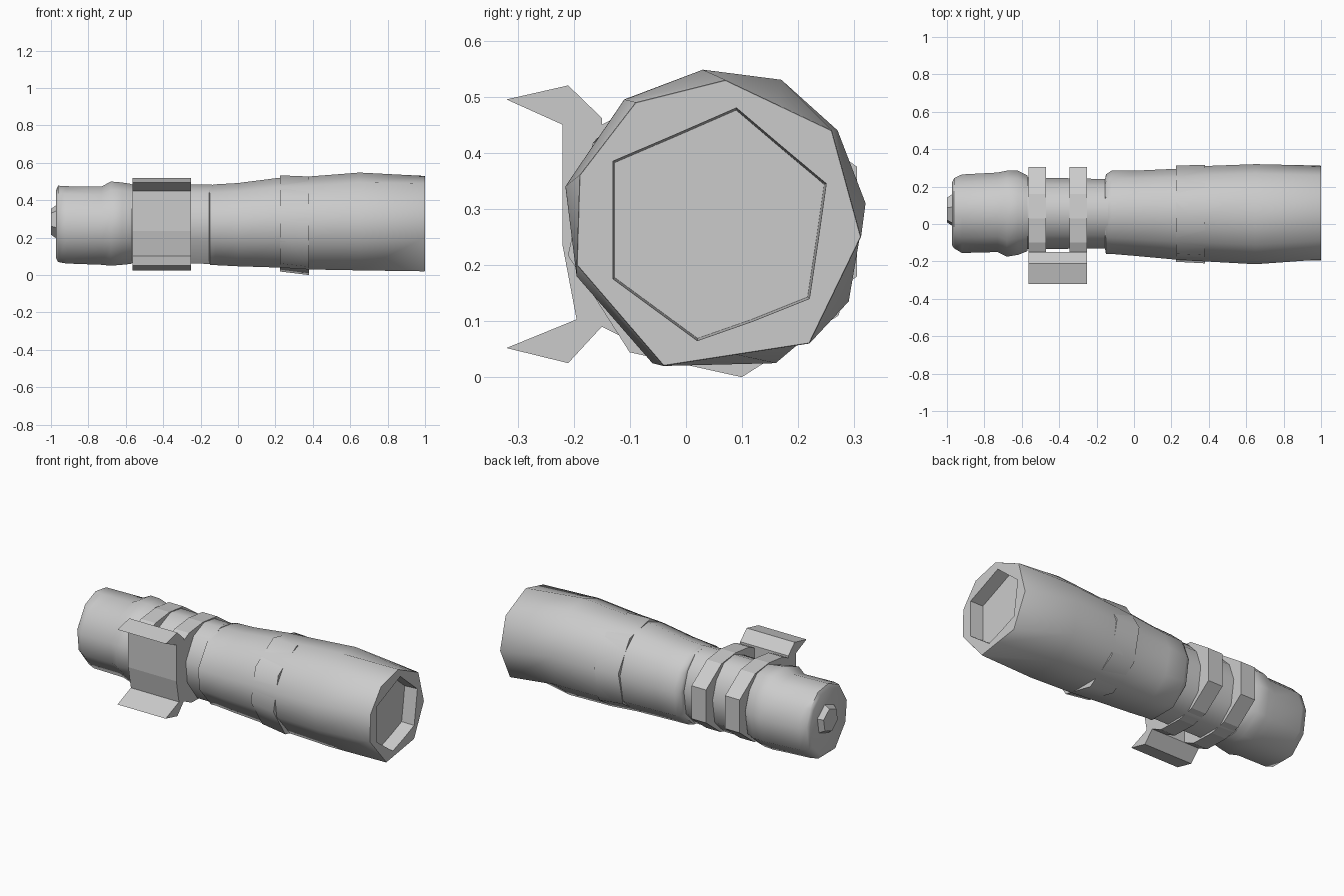
import bpy, bmesh, math

if "Cube" in bpy.data.objects:
    bpy.data.objects.remove(bpy.data.objects["Cube"])

# Irregular ten-sided cross-sections (y, z) of the barrel and of its mouth
BARREL = [(.03, .548), (.17, .53), (.27, .44), (.32, .31), (.29, .135),
          (.16, .025), (-.06, .025), (-.195, .18), (-.215, .34), (-.11, .495)]
MOUTH = [(.07, .53), (.165, .485), (.26, .44), (.312, .25), (.22, .06),
         (.09, .04), (-.04, .02), (-.195, .2), (-.19, .36), (-.09, .49)]
HOLE = [(.09, .48), (.17, .412), (.25, .345), (.235, .24), (.22, .14),
        (.12, .1), (.02, .065), (-.13, .175), (-.13, .385), (-.02, .432)]


def fit(x, y0, y1, z0, z1, sec=BARREL):
    """Fit a cross-section into a y/z box at station x."""
    ys, zs = [p[0] for p in sec], [p[1] for p in sec]
    fy = (y1 - y0) / (max(ys) - min(ys))
    fz = (z1 - z0) / (max(zs) - min(zs))
    return [(x, y0 + (y - min(ys)) * fy, z0 + (z - min(zs)) * fz) for y, z in sec]


def section(x, sec, s=1):
    """Place a cross-section at station x, scaled about the barrel axis."""
    return [(x, .055 + (y - .055) * s, .275 + (z - .275) * s) for y, z in sec]


def ngon(x, n, r, cy, cz, phase):
    return [(x, cy + r * math.cos(math.radians(phase) + math.tau * i / n),
             cz + r * math.sin(math.radians(phase) + math.tau * i / n)) for i in range(n)]


def loft(name, rings, smooth=None):
    """Skin a row of rings and cap both ends."""
    bm = bmesh.new()
    rows = [[bm.verts.new(p) for p in ring] for ring in rings]
    n = len(rows[0])
    for a, b in zip(rows, rows[1:]):
        for i in range(n):
            j = (i + 1) % n
            bm.faces.new((a[i], a[j], b[j], b[i]))
    bm.faces.new(rows[0])
    bm.faces.new(rows[-1])
    bmesh.ops.recalc_face_normals(bm, faces=bm.faces)
    mesh = bpy.data.meshes.new(name)
    bm.to_mesh(mesh)
    bm.free()
    ob = bpy.data.objects.new(name, mesh)
    bpy.context.collection.objects.link(ob)
    if smooth:
        bpy.ops.object.select_all(action='DESELECT')
        ob.select_set(True)
        bpy.context.view_layer.objects.active = ob
        bpy.ops.object.shade_smooth_by_angle(angle=math.radians(smooth))
    return ob


# Barrel with a shallow recessed mouth
loft("barrel", [
    fit(-.155, -.13, .24, .07, .485),
    fit(-.15, -.16, .265, .055, .48),
    fit(-.12, -.16, .285, .053, .485),
    fit(0, -.17, .285, .047, .492),
    fit(.22, -.19, .295, .04, .52),
    fit(.38, -.2, .31, .03, .527),
    section(.65, BARREL),
    section(.997, MOUTH),
    section(1.0, MOUTH, .995),
    section(1.0, HOLE),
    section(.92, HOLE, .98),
], 50)

# Raised collar around the barrel
loft("collar", [ngon(.225, 8, .261, .055, .276, -80),
                ngon(.38, 8, .2675, .053, .2635, -80)], 50)

# Slim neck passing through the mount
loft("neck", [fit(-.6, -.135, .25, .065, .485),
              fit(-.14, -.13, .24, .06, .485)], 50)

# Tail cap
loft("tail_cap", [
    fit(-.972, -.115, .225, .09, .455),
    fit(-.962, -.13, .245, .07, .478),
    fit(-.92, -.155, .265, .062, .475),
    fit(-.73, -.15, .275, .055, .473),
    fit(-.68, -.175, .285, .05, .5),
    fit(-.62, -.165, .285, .055, .495),
    fit(-.57, -.145, .26, .06, .487),
], 50)

# Tail button
loft("tail_button", [ngon(-1, 6, .07, .075, .285, 20),
                     ngon(-.965, 6, .095, .075, .285, 20)])

# Two faceted clamp straps, tight over the top and deep at the back
STRAP = [(-.15, .45), (-.1, .475), (.03, .49), (.16, .475), (.305, .375),
         (.305, .18), (.17, .075), (.07, .05), (-.08, .055), (-.15, .09)]
for side, x0, x1 in (("rear", -.565, -.47), ("front", -.345, -.25)):
    loft(side + "_clamp_strap", [section(x0, STRAP), section(x1, STRAP)])

# Side mounting plate with flared flanges
PLATE = [(-.32, .495), (-.21, .52), (-.15, .462), (-.15, .09), (-.21, .025),
         (-.32, .052), (-.195, .103), (-.22, .235), (-.22, .45)]
loft("mounting_plate", [section(-.565, PLATE), section(-.25, PLATE)])
